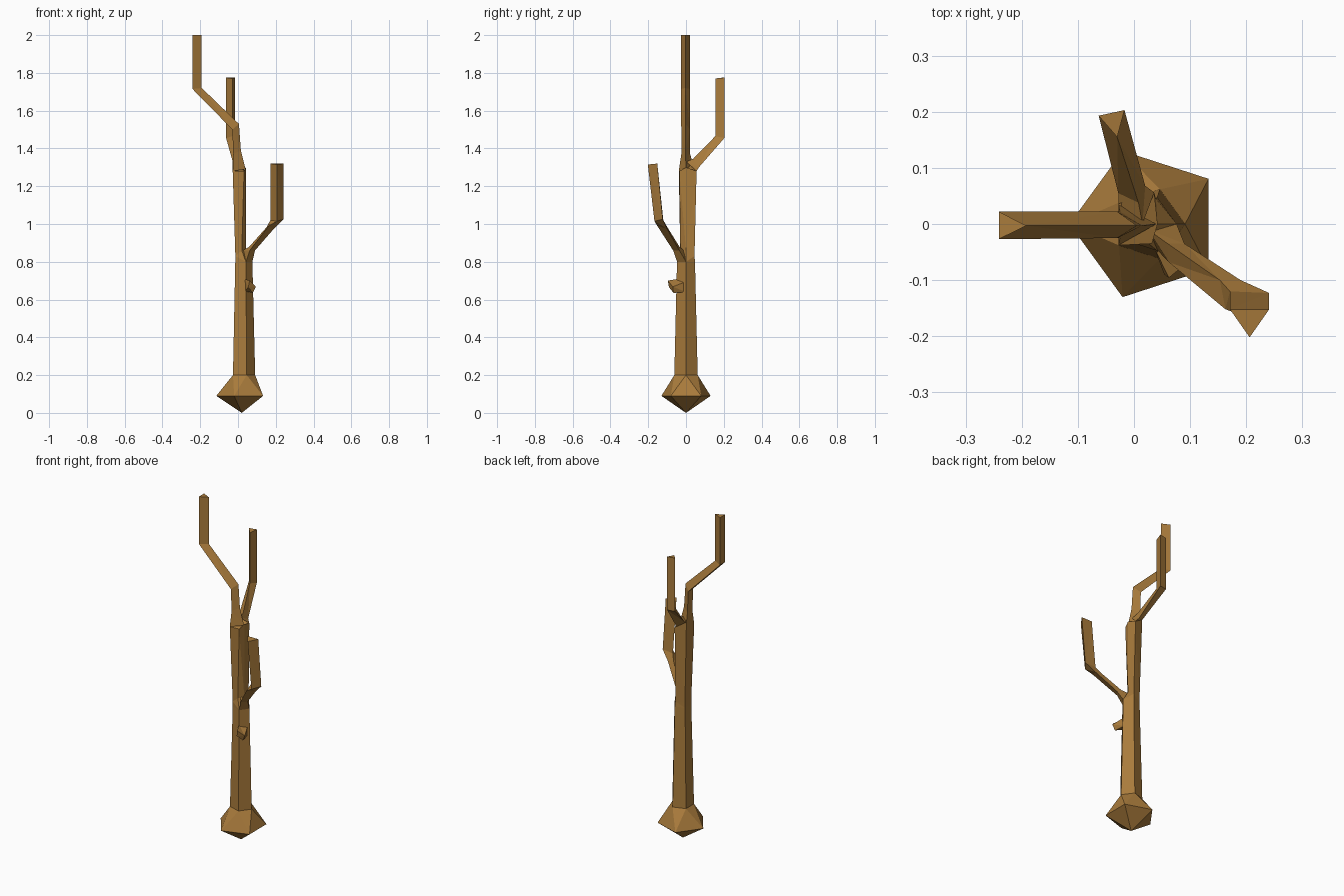
import bpy, bmesh
from math import cos, sin, radians

bark = bpy.data.materials.new("bark")
bark.diffuse_color = (0.40, 0.20, 0.045, 1)


def finish(bm, name):
    bmesh.ops.recalc_face_normals(bm, faces=bm.faces)
    mesh = bpy.data.meshes.new(name)
    bm.to_mesh(mesh)
    bm.free()
    mesh.materials.append(bark)
    bpy.context.collection.objects.link(bpy.data.objects.new(name, mesh))


def loft(name, rings):
    """Skin a list of equal-sized rings and cap both ends."""
    bm = bmesh.new()
    rows = [[bm.verts.new(p) for p in ring] for ring in rings]
    n = len(rows[0])
    for a, b in zip(rows, rows[1:]):
        for i in range(n):
            j = (i + 1) % n
            bm.faces.new((a[i], a[j], b[j], b[i]))
    bm.faces.new(rows[0])
    bm.faces.new(rows[-1])
    bmesh.ops.triangulate(bm, faces=[f for f in bm.faces if len(f.verts) == 4])
    finish(bm, name)


def pentagon(x, r, z, turn=0):
    return [(x + r * cos(radians(72 * i + turn)), r * sin(radians(72 * i + turn)), z)
            for i in range(5)]


# Faceted root ball
bm = bmesh.new()
for p in [(0.02, 0, 0)] + pentagon(0.022, 0.137, 0.09, 36) + pentagon(0.026, 0.065, 0.2):
    bm.verts.new(p)
bmesh.ops.convex_hull(bm, input=bm.verts)
finish(bm, "root_ball")

# Lower trunk
loft("lower_trunk", [pentagon(0.026, 0.065, 0.2), pentagon(0.026, 0.05, 0.8)])

# Upper trunk, slimmer above the low fork
loft("upper_trunk", [
    pentagon(0.026, 0.05, 0.8),
    [(0.042, 0, 0.86), (0.039, 0.045, 0.83), (-0.014, 0.03, 0.83),
     (-0.014, -0.03, 0.83), (0.02, -0.03, 0.86)],
    [(0.042, 0, 1.3), (0.036, 0.056, 1.28), (-0.028, 0.036, 1.33),
     (-0.028, -0.038, 1.28), (0.032, -0.035, 1.28)]])

# Tallest branch, leaning to the left
loft("tall_branch", [
    [(-0.028, -0.038, 1.28), (-0.028, 0.036, 1.32), (0.04, 0, 1.29)],
    [(-0.025, -0.025, 1.37), (-0.025, 0.022, 1.37), (0.015, -0.003, 1.39)],
    [(-0.03, -0.025, 1.5), (-0.03, 0.022, 1.5), (0.005, -0.003, 1.53)],
    [(-0.241, -0.027, 1.715), (-0.241, 0.022, 1.715), (-0.192, -0.003, 1.72)],
    [(-0.241, -0.027, 2), (-0.241, 0.022, 2), (-0.192, -0.003, 2)]])

# Back branch
loft("back_branch", [
    [(-0.028, 0.036, 1.32), (0.036, 0.056, 1.28), (0.015, 0, 1.33)],
    [(-0.028, 0.055, 1.33), (0.02, 0.068, 1.3), (0.008, 0.038, 1.345)],
    [(-0.063, 0.193, 1.455), (-0.017, 0.203, 1.455), (-0.03, 0.155, 1.465)],
    [(-0.063, 0.193, 1.775), (-0.017, 0.203, 1.775), (-0.03, 0.155, 1.77)]])

# Low front-right branch
loft("low_branch", [
    [(0.076, 0, 0.8), (0.042, -0.047, 0.8), (0.025, -0.01, 0.86)],
    [(0.09, -0.035, 0.86), (0.062, -0.068, 0.86), (0.06, -0.035, 0.88)],
    [(0.19, -0.1, 0.975), (0.163, -0.152, 0.99), (0.153, -0.1, 0.985)],
    [(0.241, -0.123, 1.025), (0.206, -0.167, 1.015), (0.171, -0.12, 1.02)],
    [(0.241, -0.152, 1.32), (0.206, -0.202, 1.315), (0.171, -0.152, 1.32)]])

# Snapped-off stub below the low branch
loft("broken_stub", [
    [(0.065, 0, 0.64), (0.035, -0.04, 0.645), (0.035, -0.04, 0.71), (0.065, 0, 0.695)],
    [(0.079, -0.066, 0.635), (0.054, -0.09, 0.665), (0.062, -0.096, 0.7),
     (0.094, -0.07, 0.668)]])
